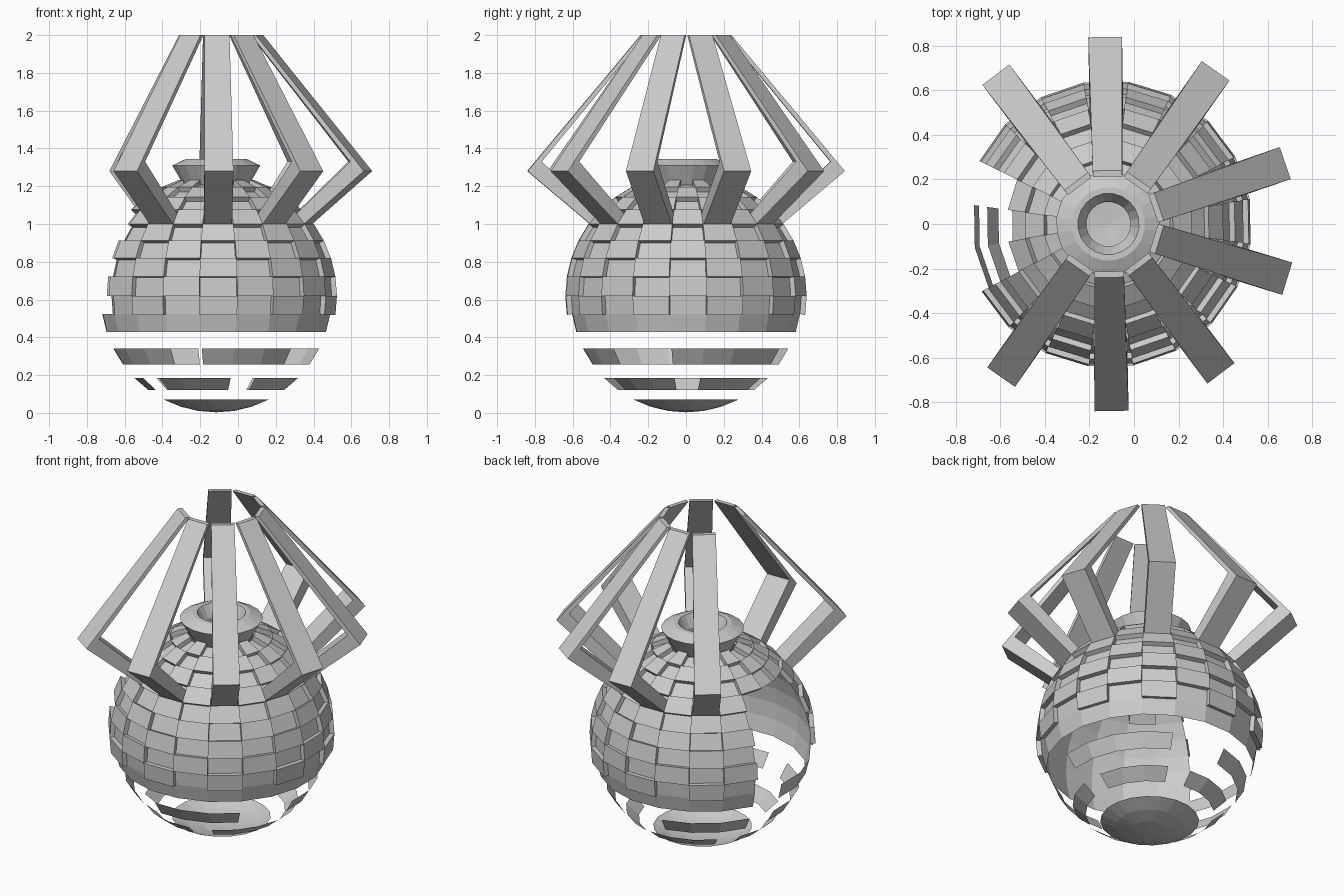
import bpy
from math import sin, cos, radians

if "Cube" in bpy.data.objects:
    bpy.data.objects.remove(bpy.data.objects["Cube"])

CX, CZ = -0.115, 0.62      # centre of the sphere
R, R_OUT = 0.617, 0.645    # base shell and raised tile radii
SEG = 18                   # angular step of the 20-sided sphere
START = 10                 # rotation of the whole model


def make(name, verts, faces):
    mesh = bpy.data.meshes.new(name)
    mesh.from_pydata(verts, [], faces)
    mesh.update()
    ob = bpy.data.objects.new(name, mesh)
    bpy.context.collection.objects.link(ob)
    return ob


def polar(r, z, ang):
    a = radians(ang)
    return (CX + r * cos(a), r * sin(a), z)


def ball(rad, lat, ang):
    t = radians(lat)
    return polar(rad * cos(t), CZ + rad * sin(t), ang)


def patch(rad, lat, ang):
    return [ball(rad, lat, ang), ball(rad, lat, ang + SEG),
            ball(rad, lat + 9, ang + SEG), ball(rad, lat + 9, ang)]


def lathe(name, profile, n=20, closed=False):
    verts = [polar(r, z, START + i * 360 / n) for r, z in profile for i in range(n)]
    rows = len(profile)
    faces = []
    for j in range(rows if closed else rows - 1):
        k = (j + 1) % rows
        for i in range(n):
            m = (i + 1) % n
            faces.append((j * n + i, j * n + m, k * n + m, k * n + i))
    return make(name, verts, faces)


# Bands of the lower sphere: latitude -> missing segment start angles
bands = {
    "upper_band": (-18, {154}),
    "middle_band": (-36, {244, 316, 334, 64, 82, 154}),
    "lower_band": (-54, {280, 352, 64, 136, 208}),
}
for name, (lat, missing) in bands.items():
    verts, faces = [], []
    for k in range(20):
        ang = (START + SEG * k) % 360
        if ang in missing:
            continue
        b = len(verts)
        verts += patch(R, lat, ang)
        faces.append((b, b + 1, b + 2, b + 3))
    make(name, verts, faces)

# Bottom bowl
lathe("bottom_cap", [(R * cos(radians(t)), CZ + R * sin(radians(t)))
                     for t in (-89.9, -81, -72, -63)])

# Shell tiles in a checkerboard of flush and raised plates, with the side opening
verts, faces = [], []
rverts, rfaces = [], []
for row in range(9):
    lat = -9 + 9 * row
    for k in range(20):
        ang = START + SEG * k
        if row < 6 and ang in (154, 172, 190):
            continue
        if (row + k) % 2:
            b = len(verts)
            verts += patch(R, lat, ang)
            faces.append((b, b + 1, b + 2, b + 3))
        else:
            b = len(rverts)
            rverts += patch(R, lat, ang) + patch(R_OUT, lat, ang)
            rfaces += [(b + 3, b + 2, b + 1, b), (b + 4, b + 5, b + 6, b + 7)]
            for i in range(4):
                j = (i + 1) % 4
                rfaces.append((b + i, b + j, b + 4 + j, b + 4 + i))
make("flush_tiles", verts, faces)
make("raised_tiles", rverts, rfaces)

# Collar around the top opening
lathe("collar", [(0.165, 1.19), (0.235, 1.31), (0.165, 1.343), (0.138, 1.343),
                 (0.10, 1.27), (0.10, 1.19)], closed=True)

# Bent arms: (radius, height, half width) of outer and inner edges
outer = [(0.475, 0.972, 0.075), (0.84, 1.28, 0.076), (0.24, 2.0, 0.066)]
inner = [(0.43, 1.02, 0.075), (0.765, 1.33, 0.076), (0.213, 2.0, 0.066)]
for n in range(10):
    if n in (4, 5):
        continue  # the two arms above the opening are absent
    a = radians(19 + 36 * (n - 0))
    verts = []
    for o, i in zip(outer, inner):
        for (r, z, w), s in ((o, -1), (o, 1), (i, 1), (i, -1)):
            verts.append((CX + r * cos(a) - s * w * sin(a),
                          r * sin(a) + s * w * cos(a), z))
    faces = [(3, 2, 1, 0), (8, 9, 10, 11)]
    for j in (0, 4):
        for i in range(4):
            m = (i + 1) % 4
            faces.append((j + i, j + m, j + 4 + m, j + 4 + i))
    make(f"arm_{n + 1}", verts, faces)
